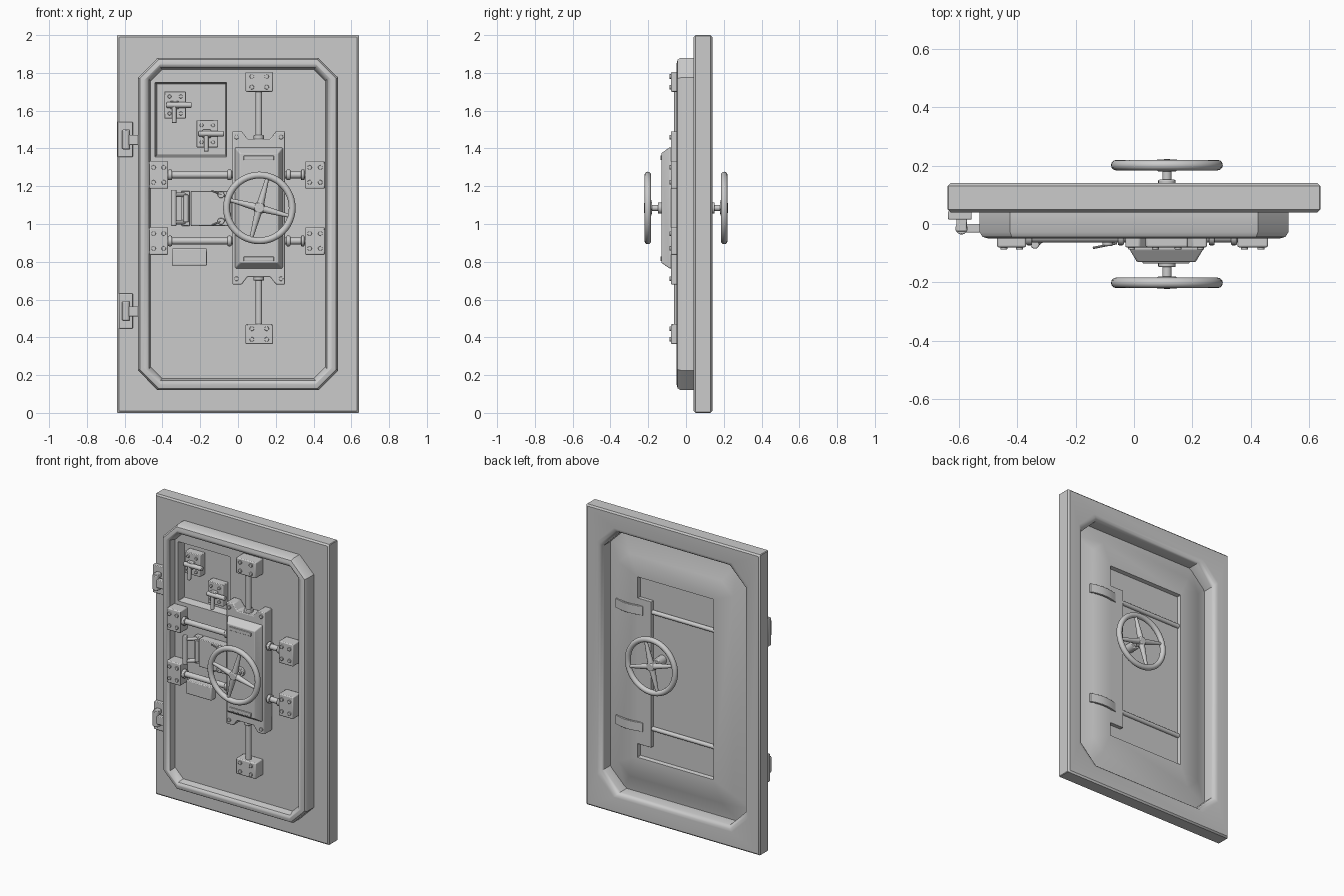
import bpy, bmesh, math
from mathutils import Vector

if "Cube" in bpy.data.objects:
    bpy.data.objects.remove(bpy.data.objects["Cube"])

steel = bpy.data.materials.new("grey steel")
steel.use_nodes = True
GREY = (0.6, 0.6, 0.6, 1)
steel.diffuse_color = GREY
steel.node_tree.nodes["Principled BSDF"].inputs["Base Color"].default_value = GREY


def finish(name, bm, bevel=0.0, segments=2):
    bmesh.ops.recalc_face_normals(bm, faces=bm.faces)
    mesh = bpy.data.meshes.new(name)
    bm.to_mesh(mesh)
    bm.free()
    mesh.materials.append(steel)
    ob = bpy.data.objects.new(name, mesh)
    bpy.context.collection.objects.link(ob)
    bpy.ops.object.select_all(action='DESELECT')
    ob.select_set(True)
    bpy.context.view_layer.objects.active = ob
    if bevel:
        mod = ob.modifiers.new("bevel", 'BEVEL')
        mod.width, mod.segments = bevel, segments
        mod.limit_method = 'ANGLE'
    bpy.ops.object.shade_smooth_by_angle(angle=math.radians(35))
    return ob


def octagon(x0, x1, z0, z1, c, y):
    return [(x0 + c, y, z0), (x1 - c, y, z0), (x1, y, z0 + c), (x1, y, z1 - c),
            (x1 - c, y, z1), (x0 + c, y, z1), (x0, y, z1 - c), (x0, y, z0 + c)]


def loft(name, loops, closed=False, bevel=0.0):
    bm = bmesh.new()
    rings = [[bm.verts.new(p) for p in loop] for loop in loops]
    pairs = list(zip(rings, rings[1:]))
    if closed:
        pairs.append((rings[-1], rings[0]))
    else:
        bm.faces.new(rings[0])
        bm.faces.new(rings[-1])
    for a, b in pairs:
        for i in range(len(a)):
            j = (i + 1) % len(a)
            bm.faces.new((a[i], a[j], b[j], b[i]))
    return finish(name, bm, bevel)


def box(name, x0, x1, y0, y1, z0, z1, bevel=0.004):
    bm = bmesh.new()
    bmesh.ops.create_cube(bm, size=1)
    for v in bm.verts:
        v.co = ((x0 + x1) / 2 + v.co.x * (x1 - x0), (y0 + y1) / 2 + v.co.y * (y1 - y0),
                (z0 + z1) / 2 + v.co.z * (z1 - z0))
    return finish(name, bm, bevel)


def rod(name, p, q, r, r2=None, sides=20, bevel=0.0):
    p, q = Vector(p), Vector(q)
    bm = bmesh.new()
    bmesh.ops.create_cone(bm, cap_ends=True, segments=sides, radius1=r,
                          radius2=r if r2 is None else r2, depth=(q - p).length)
    turn = (q - p).to_track_quat('Z', 'Y')
    for v in bm.verts:
        v.co = turn @ v.co + (p + q) / 2
    return finish(name, bm, bevel)


def slab(name, outline, y0, y1, bevel=0.004):
    return loft(name, [[(x, y, z) for x, z in outline] for y in (y0, y1)], bevel=bevel)


def bolts(name, x, z, dx, dz, y, r=0.012):
    for sx in (-1, 1):
        for sz in (-1, 1):
            px, pz = x + sx * dx, z + sz * dz
            rod(name, (px, y + 0.006, pz), (px, y - 0.008, pz), r, sides=12, bevel=0.002)


# Outer frame with a rounded lip around the rear opening
frame = [(.64, 0, .03, .05), (.64, 0, .03, .13), (.63, .01, .03, .14), (.555, .105, .12, .14),
         (.54, .12, .12, .136), (.53, .13, .12, .125), (.525, .135, .12, .11), (.525, .135, .12, .04),
         (.63, .01, .03, .04)]
frame = [(h, z, .004 if h > .6 else c, y) for h, z, c, y in frame]
loft("door_frame", [octagon(-h, h, z, 2 - z, c, y) for h, z, c, y in frame], closed=True)

# Door leaf: front pocket, floor, rim, rear slope, rear panel recess
leaf = [octagon(-.43, -.065, 1.365, 1.74, .002, .05),
        octagon(-.44, -.06, 1.355, 1.75, .002, 0)]
for h, z, c, y in [(.462, .182, .06, 0), (.472, .172, .06, -.04), (.482, .162, .065, -.048),
                   (.50, .15, .09, -.05), (.52, .13, .1, -.044), (.53, .12, .105, -.028),
                   (.53, .12, .105, .045), (.52, .14, .1, .045), (.42, .26, .08, .11),
                   (.28, .4, .002, .11), (.275, .405, .002, .085)]:
    leaf.append(octagon(-h, h, z, 2 - z, c, y))
loft("door_leaf", leaf)

# Bolt guide pads with rods and collars
CX, CZ = .113, 1.085
ROD_Y = -.045


def pad(x0, x1, z0, z1):
    box("guide_pad", x0, x1, -.08, .002, z0, z1, .006)
    bolts("pad_bolt", (x0 + x1) / 2, (z0 + z1) / 2, (x1 - x0) * .27, (z1 - z0) * .27, -.08)


for z0, z1 in ((1.7, 1.805), (.365, .47)):
    pad(.04, .185, z0, z1)
for s in (1, -1):
    z = CZ + s * .40
    rod("vertical_bolt", (.11, ROD_Y, CZ + s * .35), (.11, ROD_Y, CZ + s * .63), .018)
    rod("vertical_collar", (.11, ROD_Y, CZ + s * .36), (.11, ROD_Y, CZ + s * .385), .028, bevel=.004)
    zr = CZ + s * .175
    pad(-.47, -.37, zr - .073, zr + .073)
    pad(.355, .46, zr - .073, zr + .073)
    for xa, xb in ((-.38, -.02), (.24, .36)):
        rod("side_bolt", (xa, ROD_Y, zr), (xb, ROD_Y, zr), .018)
    for x in (-.36, -.045, .267, .343):
        rod("side_collar", (x - .01, ROD_Y, zr), (x + .01, ROD_Y, zr), .028, bevel=.004)

# Lock case: notched base plate and sloped cover
half = [(-.14, .405), (-.09, .405), (-.06, .365), (.06, .365), (.09, .405), (.14, .405)]
outline = [(.11 + x, CZ + z) for x, z in half] + [(.11 + x, CZ - z) for x, z in reversed(half)]
slab("lock_base", outline, .002, -.08, .005)
bolts("lock_bolt", .11, CZ, .118, .375, -.08)
loft("lock_cover", [octagon(-.015, .237, .765, 1.405, .004, -.075),
                    octagon(-.015, .237, .765, 1.405, .004, -.088),
                    octagon(.01, .212, .795, 1.375, .004, -.13)], bevel=.003)
for z in (1.35, .815):
    box("cover_slot", .03, .19, -.136, -.128, z - .012, z + .012, .003)


# Hand wheels
def wheel(side, y, base, collar):
    bm = bmesh.new()
    n, m, major, minor = 48, 12, .174, .018
    rings = []
    for i in range(n):
        a = math.tau * i / n
        ring = []
        for j in range(m):
            b = math.tau * j / m
            r = major + minor * math.cos(b)
            ring.append(bm.verts.new((CX + r * math.cos(a), y + minor * math.sin(b), CZ + r * math.sin(a))))
        rings.append(ring)
    for i in range(n):
        a, b = rings[i], rings[(i + 1) % n]
        for j in range(m):
            k = (j + 1) % m
            bm.faces.new((a[j], a[k], b[k], b[j]))
    finish(side + "_wheel_rim", bm)
    out = math.copysign(1, y)
    for k in range(4):
        a = math.radians(-15 + 90 * k)
        tip = (CX + math.cos(a) * .172, y, CZ + math.sin(a) * .172)
        rod(side + "_wheel_spoke", (CX, y, CZ), tip, .021, .009, sides=12)
    rod(side + "_wheel_hub", (CX, y - out * .022, CZ), (CX, y + out * .02, CZ), .034, .026, bevel=.005)
    rod(side + "_wheel_shaft", (CX, base, CZ), (CX, y, CZ), .016)
    rod(side + "_wheel_collar", (CX, base, CZ), (CX, collar, CZ), .03, bevel=.004)


wheel("front", -.202, -.12, -.148)
wheel("rear", .202, .08, .152)

# Hinges on the right-hand edge
for x0, z0, z1 in ((-.638, 1.355, 1.54), (-.63, .447, .632)):
    zm = (z0 + z1) / 2
    box("hinge_plate", x0, -.557, .015, .045, z0, z1)
    rod("hinge_barrel", (-.592, -.015, zm - .05), (-.592, -.015, zm + .05), .021, bevel=.004)
    for s in (-1, 1):
        box("hinge_knuckle", -.61, -.574, -.025, .02, zm + s * .04 - .014, zm + s * .04 + .014)
    box("hinge_arm", -.59, -.525, -.03, 0, zm - .03, zm + .025)

# Latches in the front pocket
for dx, dz in ((0, 0), (.17, -.152)):
    x, z = -.333 + dx, 1.63 + dz
    box("latch_plate", x - .057, x + .057, -.005, .052, z - .072, z + .072)
    bolts("latch_bolt", x, z, .03, .045, -.005, .01)
    rod("latch_bar", (x - .045, -.025, z), (x + .088, -.025, z), .015, bevel=.004)
    rod("latch_pin", (x - .005, -.025, z), (x - .005, -.03, z - .095), .012, bevel=.003)
    box("latch_saddle", x - .025, x + .02, -.03, 0, z - .022, z + .022)

# Grab handle, cover panel and small label box between the side bolts
rod("grab_bar", (-.34, -.07, .99), (-.34, -.07, 1.18), .015, bevel=.004)
box("grab_mount", -.30, -.255, -.03, .002, .99, 1.175)
for z in (1.01, 1.155):
    rod("grab_bracket", (-.34, -.07, z), (-.275, -.015, z), .012, sides=12)
rod("mount_roller", (-.275, -.035, 1.01), (-.275, -.035, 1.155), .014, bevel=.003)
box("cover_panel", -.25, -.035, -.055, .002, .99, 1.175)
for z, s in ((1.155, 1), (1.015, -1)):
    rod("panel_knob", (-.09, -.05, z), (-.09, -.075, z), .018, bevel=.004)
    rod("panel_pin", (-.14, -.082, z + s * .022), (-.06, -.066, z - s * .012), .004, sides=8)
box("label_box", -.35, -.165, -.045, .002, .78, .87, .005)

# Rear panel: raised wheel strip, cross rods and curved catches
box("rear_wheel_strip", .18, .285, .08, .11, .49, 1.46, .002)
for z in (1.385, .61):
    rod("rear_cross_rod", (-.277, .092, z), (.19, .092, z), .014)
    top = [(.24 + .04 * i, .113 + .018 * math.sin(math.pi * i / 5)) for i in range(6)]
    arc = top + [(x, y - .014) for x, y in reversed(top)]
    loft("rear_catch", [[(x, y, h) for x, y in arc] for h in (z - .03, z + .03)], bevel=.002)
